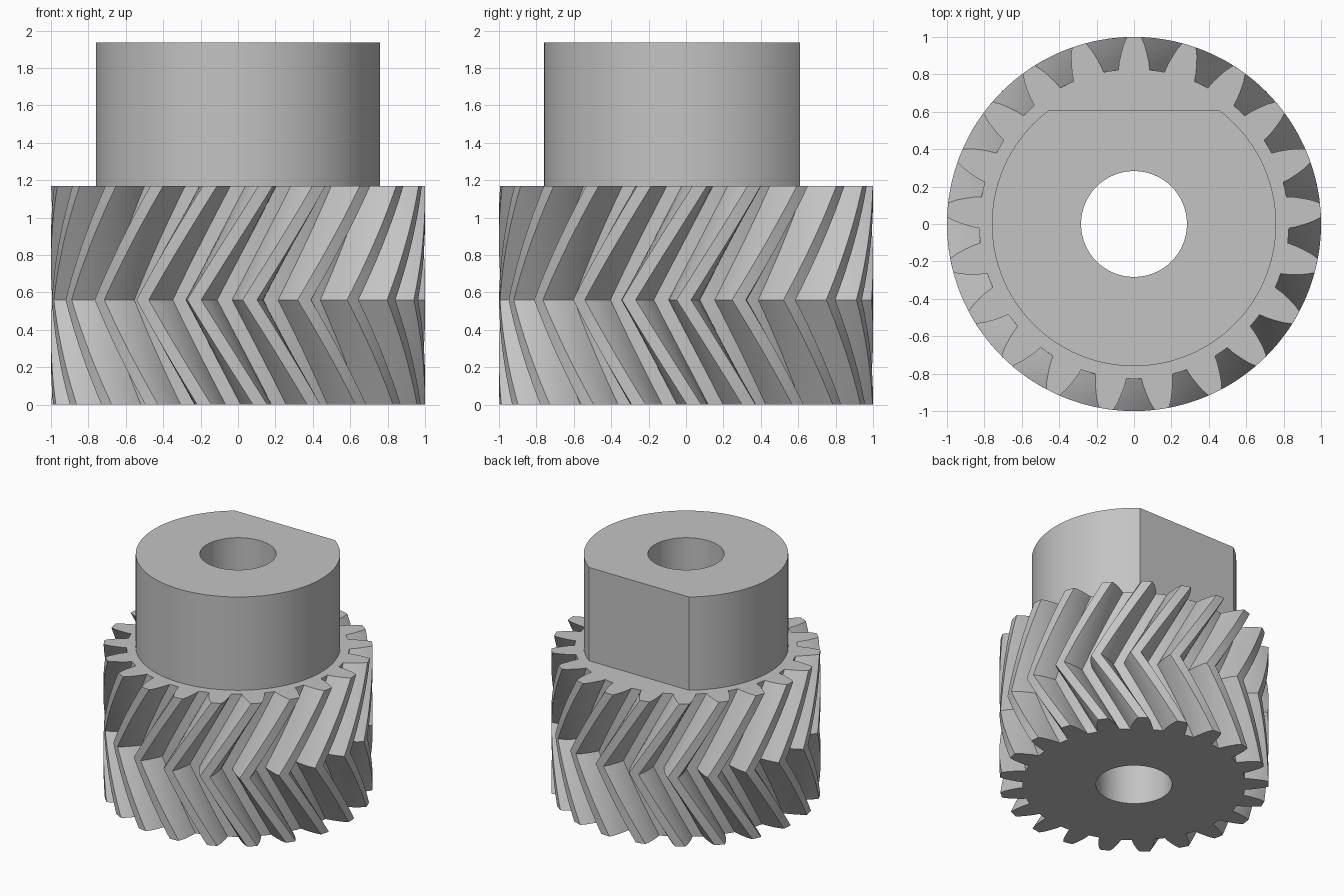
import bpy, bmesh
from math import sin, cos, tan, pi, radians, acos

cube = bpy.data.objects.get("Cube")
if cube:
    bpy.data.objects.remove(cube, do_unlink=True)

TEETH = 21
BORE = 0.283
MID_Z, GEAR_TOP, SHAFT_TOP = 0.56, 1.17, 1.935
PITCH_RADIUS = 0.913
SHAFT_RADIUS, FLAT_Y = 0.76, 0.61

steel = bpy.data.materials.new("steel_grey")
steel.use_nodes = True
steel.diffuse_color = (0.55, 0.55, 0.55, 1)
steel.node_tree.nodes["Principled BSDF"].inputs["Base Color"].default_value = (0.55, 0.55, 0.55, 1)


def ring(bm, polar, z, turn=0.0):
    return [bm.verts.new((r * cos(a + turn), r * sin(a + turn), z)) for a, r in polar]


def bridge(bm, low, high):
    n = len(low)
    for i in range(n):
        j = (i + 1) % n
        bm.faces.new((low[i], low[j], high[j], high[i]))


def bored_solid(name, polar, levels, closed_bottom=True):
    """Stack an outline through (height, turn) levels around the central bore."""
    bm = bmesh.new()
    outer = [ring(bm, polar, z, turn) for z, turn in levels]
    hole = [(a, BORE) for a, r in polar]
    inner = [ring(bm, hole, z, turn) for z, turn in (levels[0], levels[-1])]
    loops = outer + [inner[1], inner[0]]
    if closed_bottom:
        loops.append(outer[0])
    for low, high in zip(loops, loops[1:]):
        bridge(bm, low, high)
    bmesh.ops.recalc_face_normals(bm, faces=bm.faces)
    mesh = bpy.data.meshes.new(name)
    bm.to_mesh(mesh)
    bm.free()
    mesh.materials.append(steel)
    obj = bpy.data.objects.new(name, mesh)
    bpy.context.collection.objects.link(obj)
    bpy.ops.object.select_all(action='DESELECT')
    obj.select_set(True)
    bpy.context.view_layer.objects.active = obj
    bpy.ops.object.shade_smooth_by_angle(angle=radians(25))
    return obj


# Tooth outline: (half angle in degrees, radius) from root to tip
flank = [(5.8, 0.828), (5.2, 0.87), (4.35, 0.913), (3.35, 0.96), (2.2, 1.0)]
tooth = [(-a, r) for a, r in flank] + [(0, 1.0)] + flank[::-1] + [(180 / TEETH, 0.828)]
gear_outline = [(radians(a) + 2 * pi * t / TEETH, r) for t in range(TEETH) for a, r in tooth]

# Herringbone twist: both halves lean the same way out from the middle
lead = tan(radians(30)) / PITCH_RADIUS
mid_turn = pi / 2 - (GEAR_TOP - MID_Z) * lead
STEPS = 12
heights = [MID_Z * i / STEPS for i in range(STEPS)]
heights += [MID_Z + (GEAR_TOP - MID_Z) * i / STEPS for i in range(STEPS + 1)]
bored_solid("herringbone_gear", gear_outline,
            [(z, mid_turn + abs(z - MID_Z) * lead) for z in heights])

# Hub: round with one flat at the back
corner = acos(FLAT_Y / SHAFT_RADIUS)
ARC, FLAT = 100, 24
hub_outline = []
for i in range(FLAT):
    a = -corner + 2 * corner * i / FLAT
    hub_outline.append((pi / 2 + a, FLAT_Y / cos(a)))
for i in range(ARC):
    a = corner + (2 * pi - 2 * corner) * i / ARC
    hub_outline.append((pi / 2 + a, SHAFT_RADIUS))
bored_solid("flatted_hub", hub_outline, [(GEAR_TOP, 0), (SHAFT_TOP, 0)], closed_bottom=False)
